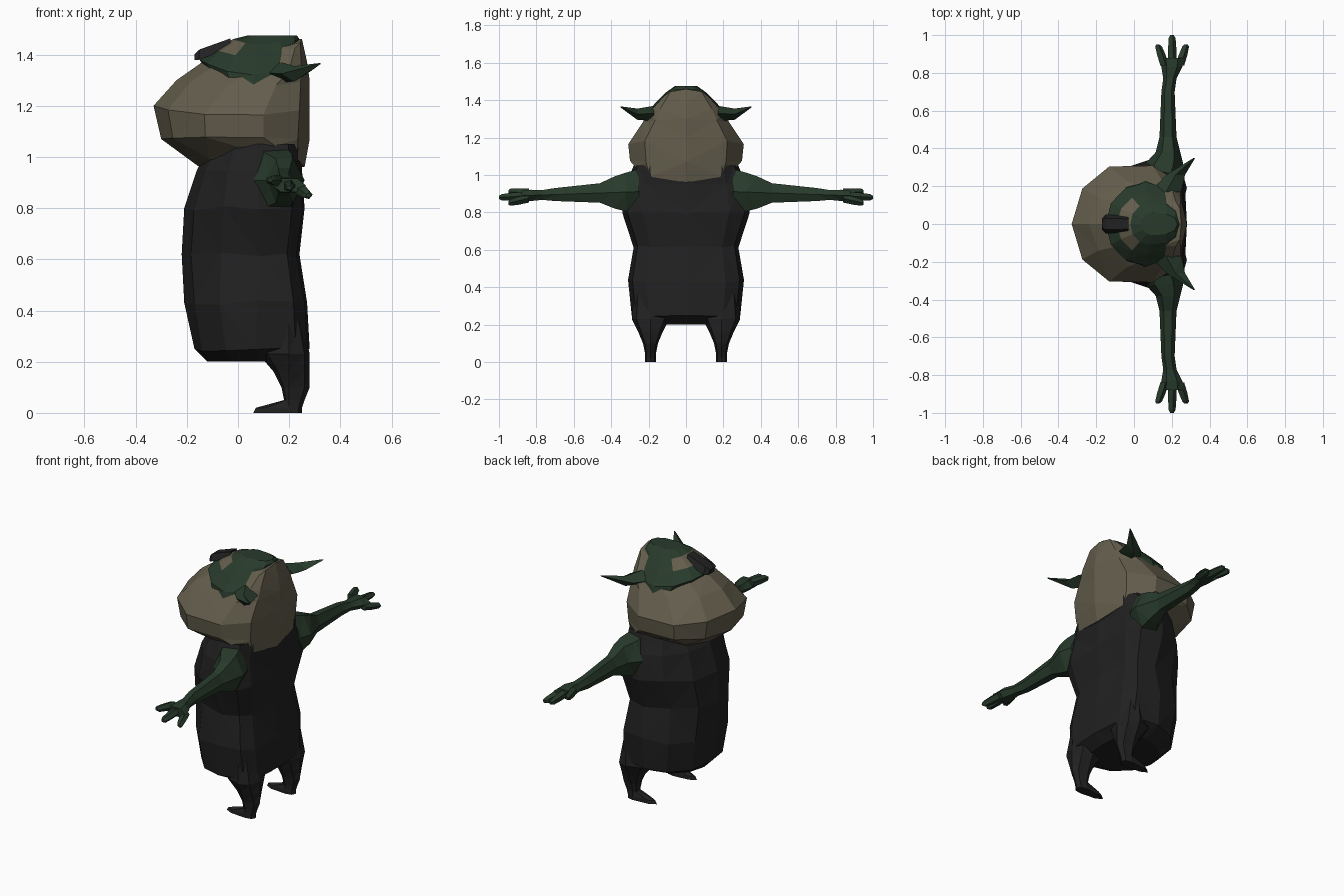
import bpy, bmesh, math, random

random.seed(4)
cube = bpy.data.objects.get("Cube")
if cube:
    bpy.data.objects.remove(cube)


def material(name, red, green, blue):
    mat = bpy.data.materials.new(name)
    mat.use_nodes = True
    mat.diffuse_color = (red, green, blue, 1)
    shader = mat.node_tree.nodes["Principled BSDF"]
    shader.inputs["Base Color"].default_value = (red, green, blue, 1)
    return mat


DARK = material("charcoal cloth", .015, .015, .015)
TAN = material("khaki fur", .125, .11, .072)
GREEN = material("dark green skin", .021, .042, .024)


def loft(name, rings, materials, paint=None, jitter=0):
    """Skin a stack of equal-length rings and close both ends."""
    bm = bmesh.new()
    rows = [[bm.verts.new(point) for point in ring] for ring in rings]
    count = len(rows[0])
    for row, (lower, upper) in enumerate(zip(rows, rows[1:])):
        for i in range(count):
            k = (i + 1) % count
            face = bm.faces.new((lower[i], lower[k], upper[k], upper[i]))
            if paint:
                face.material_index = paint(row, i)
    bm.faces.new(rows[0])
    bm.faces.new(rows[-1])
    # Mirrored irregularity for a hand-cut faceted look
    for row in rows[1:-1]:
        for i in range(1, count // 2):
            shift_x = random.uniform(-jitter, jitter)
            shift_z = random.uniform(-jitter, jitter)
            for vert in (row[i], row[count - i]):
                vert.co.x += shift_x
                vert.co.z += shift_z
    bmesh.ops.triangulate(bm, faces=bm.faces[:], quad_method='SHORT_EDGE')
    bmesh.ops.recalc_face_normals(bm, faces=bm.faces[:])
    mesh = bpy.data.meshes.new(name)
    bm.to_mesh(mesh)
    bm.free()
    for mat in materials:
        mesh.materials.append(mat)
    obj = bpy.data.objects.new(name, mesh)
    bpy.context.collection.objects.link(obj)


def level(z, front, back, width, middle=.08, rise=0, centre=0, sides=12, square=.85):
    """Lying ring: height, front and back x, half width, x where it is widest,
    and how far its front and back ends rise; a low square exponent boxes the back."""
    ring = []
    for i in range(sides):
        angle = math.tau * i / sides
        c, s = math.cos(angle), math.sin(angle)
        end, power = (front, 1) if c > 0 else (back, square)
        x = middle + abs(c) ** power * (end - middle)
        y = centre + width * math.copysign(abs(s) ** power, s)
        ring.append((x, y, z + rise * c * c))
    return ring


def upright(y, x, z, radius_x, radius_z, sides=6):
    """Standing elliptical ring square to y."""
    angles = [math.tau * i / sides for i in range(sides)]
    return [(x + radius_x * math.cos(a), y, z + radius_z * math.sin(a)) for a in angles]


# Robe-covered body, rounded in front and square behind
body = [(.2, -.12, .22, .2), (.25, -.17, .28, .29), (.43, -.21, .27, .31),
        (.62, -.22, .24, .28), (.8, -.21, .26, .34), (.95, -.16, .25, .32),
        (1.05, -.1, .25, .28)]
loft("body", [level(*ring, square=.55) for ring in body], [DARK], jitter=.01)

# Ruff of fur around the head and down the nape
ruff = [(1.05, -.15, .26, .28, .06, -.09), (1.08, -.3, .28, .31, -.05, -.01),
        (1.16, -.33, .28, .32, -.04, .04), (1.28, -.24, .28, .24, .05, .02),
        (1.33, -.14, .27, .2, .14, .04), (1.42, .05, .25, .12, .2, .04)]
loft("fur_ruff", [level(*ring, sides=10, square=.7) for ring in ruff], [TAN], jitter=.005)


# Skull cap with pale eye patches on its front slope
def eye_patch(row, i):
    return int(row == 2 and i in (0, 1, 10, 11))


crown = [(1.28, -.12, .23, .23, .06, .05), (1.32, -.15, .24, .22, .06, .06),
         (1.39, -.09, .24, .16, .07, .03), (1.44, -.02, .24, .11, .08, .02),
         (1.475, .04, .23, .06, .1, 0)]
loft("face_and_crown", [level(*ring) for ring in crown], [GREEN, TAN], eye_patch)

# Blunt snout following the slope of the face
snout = [(-.17, 1.39, .03), (-.15, 1.4, .05), (-.03, 1.445, .045)]
loft("snout", [[(x, across * half, z + up * half) for across, up in
                ((-1, -.4), (-.6, .4), (.6, .4), (1, -.4))]
               for x, z, half in snout], [DARK])

# Paired limbs and ears
leg = [(.36, .12, .25, .09), (.23, .08, .28, .1), (.16, .14, .28, .065),
       (.1, .17, .28, .04), (.05, .18, .26, .03), (.02, .07, .25, .03), (0, .06, .25, .03)]
arm = [(.25, .14, .1, .14), (.32, .16, .1, .12), (.38, .18, .065, .1),
       (.46, .18, .045, .06), (.7, .18, .035, .04), (.77, .19, .035, .03),
       (.83, .2, .055, .035), (.88, .2, .065, .03)]
ear = [(.17, .17, 1.33, .08, .04), (.26, .22, 1.325, .05, .03), (.35, .32, 1.364, .004, .003)]

for side, label in ((1, "right"), (-1, "left")):
    # Leg ending in a pointed foot
    loft(label + "_leg", [level(*ring, middle=.2, centre=side * .19, sides=8)
                          for ring in leg], [DARK])

    # Outstretched arm and palm, sinking slightly toward the hand
    loft(label + "_arm", [upright(side * y, x, .92 - .035 * y, radius_x, radius_z)
                          for y, x, radius_x, radius_z in arm], [GREEN])

    # Three fingers fanning from the palm
    for finger, spread in (("front", -1), ("middle", 0), ("back", 1)):
        reach = .16 - .05 * abs(spread)
        rings = []
        for along, radius in ((0, .026), (.5, .025), (.9, .02), (1, .01)):
            x = .2 + spread * (.04 + .035 * along)
            z = .89 - .01 * along - spread * (.015 + .015 * along)
            rings.append(upright(side * (.84 + reach * along), x, z, radius, radius * .9, sides=5))
        loft(f"{label}_{finger}_finger", rings, [GREEN])

    # Leaf-shaped ear sweeping back
    loft(label + "_ear", [upright(side * y, *ring, sides=4) for y, *ring in ear], [GREEN])
